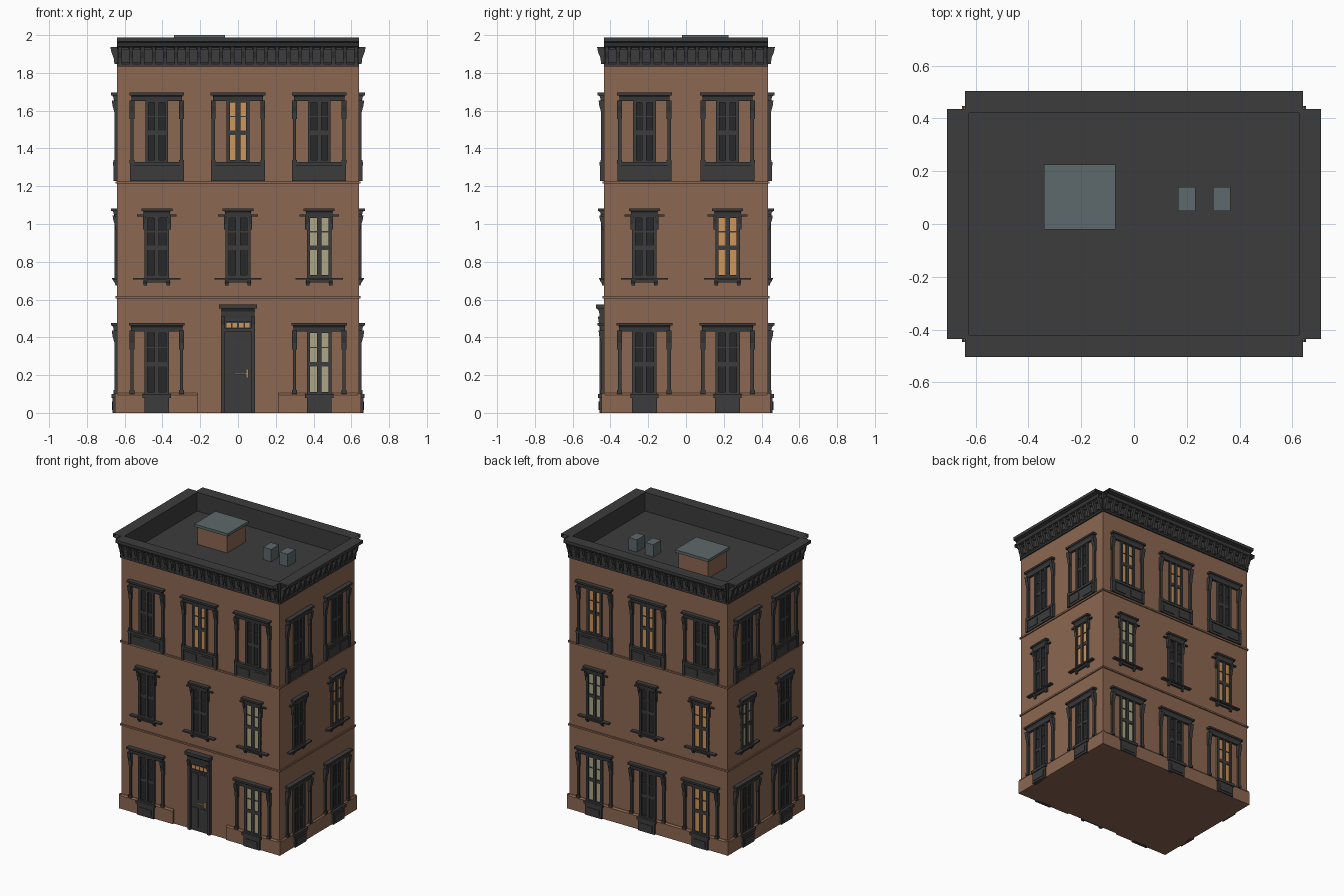
import bpy, bmesh
from mathutils import Vector

cube = bpy.data.objects.get("Cube")
if cube:
    bpy.data.objects.remove(cube)

HX, HY, ROOF = 0.64, 0.435, 1.85


def material(name, color):
    m = bpy.data.materials.new(name)
    m.use_nodes = True
    m.diffuse_color = (*color, 1)
    bsdf = m.node_tree.nodes["Principled BSDF"]
    bsdf.inputs["Base Color"].default_value = (*color, 1)
    bsdf.inputs["Roughness"].default_value = 0.8
    return m


BROWN = material("brownstone", (0.26, 0.135, 0.08))
TRIM = material("charcoal_trim", (0.045, 0.045, 0.045))
DARK = material("dark_glass", (0.022, 0.022, 0.023))
AMBER = material("amber_light", (0.62, 0.30, 0.10))
PALE = material("pale_light", (0.42, 0.38, 0.24))
SLATE = material("slate_metal", (0.11, 0.14, 0.145))
BRASS = material("brass", (0.40, 0.26, 0.13))

# Each wall: origin, direction along the wall, outward direction, half width
WALLS = {
    "front": (Vector((0, -HY, 0)), Vector((1, 0, 0)), Vector((0, -1, 0)), HX),
    "back": (Vector((0, HY, 0)), Vector((-1, 0, 0)), Vector((0, 1, 0)), HX),
    "east": (Vector((HX, 0, 0)), Vector((0, 1, 0)), Vector((1, 0, 0)), HY),
    "west": (Vector((-HX, 0, 0)), Vector((0, -1, 0)), Vector((-1, 0, 0)), HY),
}
parts = {}


def prism(part, mat, wall, u0, u1, profile, caps=True):
    """Extrude a closed (depth, height) profile along a wall."""
    bm = parts.setdefault(part, (bmesh.new(), mat))[0]
    org, along, out, _ = WALLS[wall]
    a, b = [[bm.verts.new(org + along * u + out * d + Vector((0, 0, z)))
             for d, z in profile] for u in (u0, u1)]
    n = len(profile)
    for i in range(n):
        j = (i + 1) % n
        bm.faces.new((a[i], a[j], b[j], b[i]))
    if caps:
        bm.faces.new(a)
        bm.faces.new(b[::-1])


def box(part, mat, wall, u0, u1, z0, z1, depth, back=-0.005):
    prism(part, mat, wall, u0, u1, [(back, z0), (depth, z0), (depth, z1), (back, z1)])


def block(part, mat, x0, x1, y0, y1, z0, z1):
    """Free standing box, measured from the front wall."""
    box(part, mat, "front", x0, x1, z0, z1, -HY - y0, -HY - y1)


def hood(wall, u, half, z0, z1, depth):
    """Stepped and flared window or door head."""
    h = z1 - z0
    prism("window_hoods", TRIM, wall, u - half + 0.012, u + half - 0.012,
          [(0, z0), (depth * 0.5, z0), (depth * 0.6, z0 + h * 0.5),
           (depth * 0.85, z0 + h * 0.7), (0, z0 + h * 0.7)])
    box("window_hoods", TRIM, wall, u - half, u + half, z0 + h * 0.7, z1, depth)


def bracket(part, wall, u, w, z0, z1, depth):
    h = z1 - z0
    prism(part, TRIM, wall, u - w, u + w,
          [(0, z0), (depth * 0.4, z0), (depth * 0.5, z0 + h * 0.35),
           (depth * 0.85, z0 + h * 0.7), (depth, z1), (0, z1)])


def sash(wall, u, half, z0, z1, glass):
    """Twin leaf window: glass, frame, mullion, rails and glazing bars."""
    mid = z0 + (z1 - z0) * 0.48
    box("glass_" + glass.name, glass, wall, u - half, u + half, z0, z1, 0.004)
    for s in (-1, 1):
        edge, inner = sorted((u + s * half, u + s * (half - 0.017)))
        box("window_frames", TRIM, wall, edge, inner, z0, z1, 0.014)
    box("window_frames", TRIM, wall, u - 0.012, u + 0.012, z0, z1, 0.012)
    for a, b, d in ((z0, z0 + 0.015, 0.013), (mid - 0.012, mid + 0.012, 0.01),
                    (z1 - 0.012, z1, 0.013)):
        box("window_frames", TRIM, wall, u - half, u + half, a, b, d)
    bar = mid + (z1 - mid) * 0.5
    box("window_frames", TRIM, wall, u - half, u + half, bar - 0.003, bar + 0.003, 0.008)


def columns(wall, u, z0, z1):
    for s in (-1, 1):
        c = u + s * 0.131
        box("window_columns", TRIM, wall, c - 0.009, c + 0.009, z0, z1, 0.014)
        box("window_columns", TRIM, wall, c - 0.013, c + 0.013, z0, z0 + 0.02, 0.018)
        bracket("window_columns", wall, c, 0.013, z1 - 0.1, z1, 0.028)


def ground_window(wall, u, glass):
    sash(wall, u, 0.065, 0.095, 0.435, glass)
    columns(wall, u, 0.1, 0.435)
    hood(wall, u, 0.148, 0.43, 0.475, 0.033)
    box("window_sills", TRIM, wall, u - 0.075, u + 0.075, 0.08, 0.1, 0.03)
    box("basement_panels", TRIM, wall, u - 0.066, u + 0.066, 0, 0.08, 0.024)
    box("basement_panels", TRIM, wall, u - 0.05, u + 0.05, 0.015, 0.06, 0.028)


def middle_window(wall, u, glass):
    sash(wall, u, 0.065, 0.715, 1.045, glass)
    hood(wall, u, 0.082, 1.04, 1.083, 0.032)
    box("window_sills", TRIM, wall, u - 0.105, u + 0.105, 1.04, 1.049, 0.014)
    box("window_sills", TRIM, wall, u - 0.125, u + 0.125, 0.705, 0.715, 0.026)
    box("window_sills", TRIM, wall, u - 0.07, u + 0.07, 0.69, 0.706, 0.014)
    for s in (-1, 1):
        bracket("sill_brackets", wall, u + s * 0.06, 0.009, 0.675, 0.706, 0.022)
        bracket("sill_brackets", wall, u + s * 0.066, 0.008, 0.97, 1.045, 0.024)


def upper_window(wall, u, glass):
    sash(wall, u, 0.06, 1.325, 1.655, glass)
    columns(wall, u, 1.32, 1.655)
    hood(wall, u, 0.145, 1.65, 1.695, 0.033)
    box("balcony_panels", TRIM, wall, u - 0.138, u + 0.138, 1.228, 1.315, 0.014)
    box("balcony_panels", TRIM, wall, u - 0.143, u + 0.143, 1.31, 1.328, 0.022)
    for s in (-1, 1):
        box("balcony_panels", TRIM, wall, u + s * 0.068 - 0.045, u + s * 0.068 + 0.045,
            1.245, 1.295, 0.019)
        box("balcony_panels", TRIM, wall, u + s * 0.133 - 0.01, u + s * 0.133 + 0.01,
            1.228, 1.31, 0.02)


# Masonry body, roof and rooftop structures
block("masonry_body", BROWN, -HX, HX, -HY, HY, 0, ROOF - 0.01)
block("roof_deck", TRIM, -HX + 0.003, HX - 0.003, -HY + 0.003, HY - 0.003, ROOF - 0.02, ROOF)
block("stair_house", BROWN, -0.325, -0.085, -0.005, 0.21, ROOF, 1.98)
block("stair_house_cap", SLATE, -0.34, -0.07, -0.02, 0.225, 1.98, 2.0)
for x in (0.2, 0.333):
    block("roof_vents", SLATE, x - 0.033, x + 0.033, 0.05, 0.14, ROOF, 1.94)

# Cornice with hollow, open ended mouldings that leave notched corners
CORNICE = [(-0.015, ROOF - 0.005), (0, 1.835), (0.01, 1.835), (0.01, 1.848), (0.004, 1.855),
           (0.004, 1.93), (0.036, 1.94), (0.045, 1.96), (0.069, 1.967),
           (0.069, 1.988), (-0.015, 1.988)]
for wall, (_, _, _, half) in WALLS.items():
    prism("cornice", TRIM, wall, -half, half, CORNICE, caps=False)
    count = round(half * 2 / 0.06)
    step = (half * 2 - 0.03) / count
    for i in range(count + 1):
        u = -half + 0.015 + i * step
        bracket("cornice_brackets", wall, u, 0.01, 1.848, 1.937, 0.036)
        if i < count:
            m = u + step / 2
            box("cornice_panels", TRIM, wall, m - 0.013, m + 0.013, 1.865, 1.915, 0.011)
            box("cornice_panels", TRIM, wall, m - 0.018, m + 0.018, 1.92, 1.935, 0.02)

    # String courses and plinth
    for z in (1.22, 0.612):
        box("string_courses", BROWN, wall, -half - 0.005, half + 0.005, z - 0.006, z + 0.006, 0.008)
    spans = [(-half - 0.012, -0.215), (0.215, half + 0.012)]
    if wall != "front":
        spans = [(-half - 0.012, half + 0.012)]
    for a, b in spans:
        prism("plinth", BROWN, wall, a, b,
              [(-0.005, 0), (0.012, 0), (0.012, 0.095), (0.004, 0.105), (-0.005, 0.105)])

# Windows, with the lit rooms listed as wall, floor, bay
LIT = {
    ("front", 2, 1): AMBER, ("front", 1, 2): PALE, ("front", 0, 2): PALE,
    ("east", 1, 1): AMBER, ("west", 1, 0): PALE,
    ("back", 2, 0): AMBER, ("back", 2, 1): AMBER, ("back", 1, 0): PALE,
    ("back", 1, 2): AMBER, ("back", 0, 0): PALE, ("back", 0, 2): AMBER,
}
for wall in WALLS:
    bays = (-0.43, 0, 0.43) if wall in ("front", "back") else (-0.22, 0.22)
    for floor, build in enumerate((ground_window, middle_window, upper_window)):
        for bay, u in enumerate(bays):
            if (wall, floor, bay) != ("front", 0, 1):
                build(wall, u, LIT.get((wall, floor, bay), DARK))

# Front door with transom lights, panels and handle
box("door_leaf", TRIM, "front", -0.07, 0.07, 0, 0.5, 0.008)
for s in (-1, 1):
    box("door_frame", TRIM, "front", s * 0.079 - 0.011, s * 0.079 + 0.011, 0, 0.5, 0.022)
    bracket("door_frame", "front", s * 0.079, 0.011, 0.42, 0.51, 0.032)
    for z0, z1 in ((0.03, 0.17), (0.23, 0.42)):
        box("door_panels", TRIM, "front", s * 0.033 - 0.024, s * 0.033 + 0.024, z0, z1, 0.012)
box("door_frame", TRIM, "front", -0.07, 0.07, 0.485, 0.505, 0.016)
box("door_frame", TRIM, "front", -0.07, 0.07, 0.432, 0.446, 0.016)
for i in range(4):
    u = -0.048 + i * 0.032
    box("transom_lights", AMBER, "front", u - 0.012, u + 0.012, 0.452, 0.476, 0.01)
hood("front", 0, 0.1, 0.5, 0.575, 0.042)
box("door_handle", BRASS, "front", 0.043, 0.056, 0.185, 0.23, 0.017)
box("door_handle", BRASS, "front", -0.018, 0.05, 0.202, 0.21, 0.02, 0.012)

# Turn every collected part into an object
for name, (bm, mat) in parts.items():
    bmesh.ops.recalc_face_normals(bm, faces=bm.faces)
    mesh = bpy.data.meshes.new(name)
    bm.to_mesh(mesh)
    bm.free()
    mesh.materials.append(mat)
    bpy.context.scene.collection.objects.link(bpy.data.objects.new(name, mesh))
